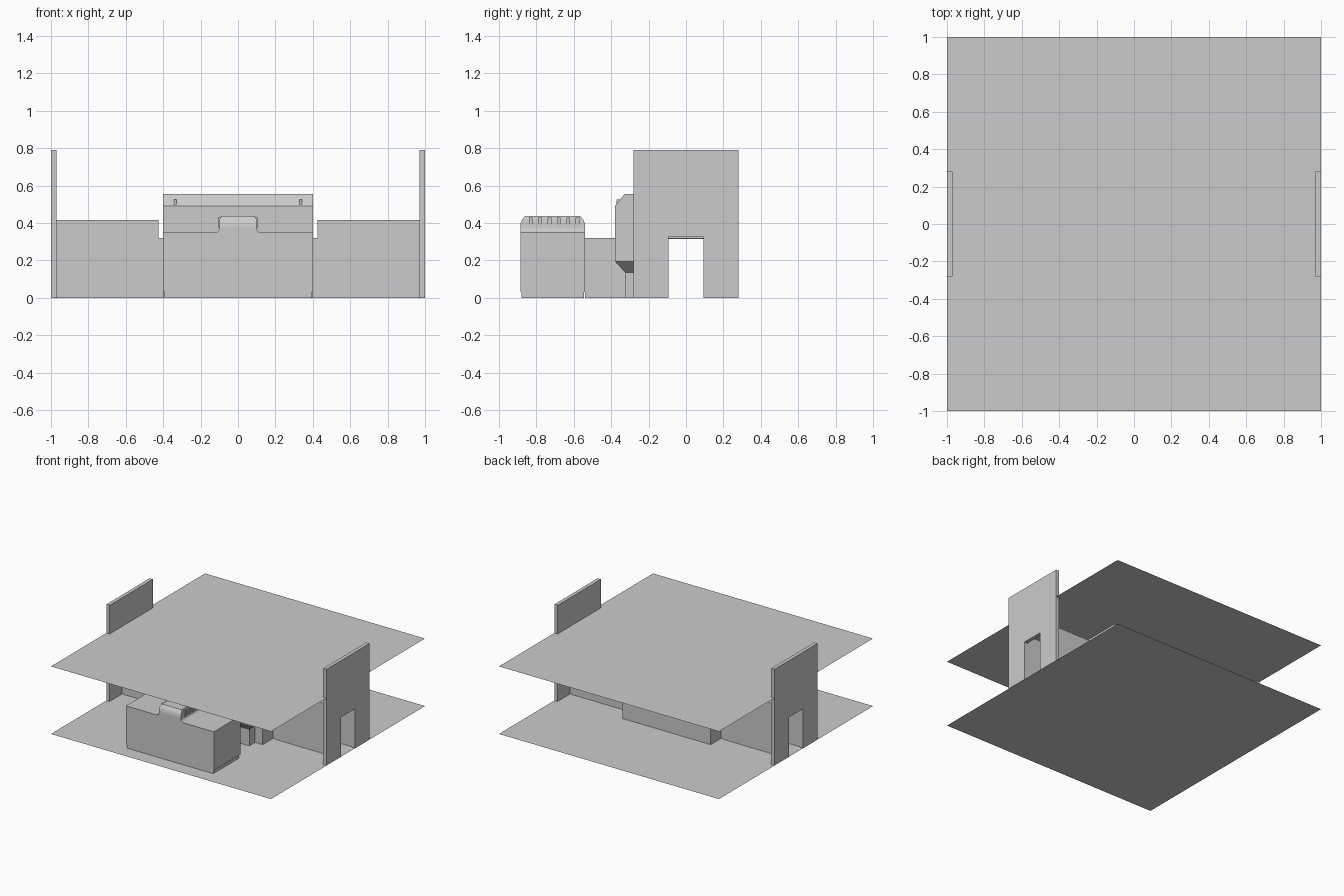
import bpy, bmesh
from mathutils import Vector

if "Cube" in bpy.data.objects:
    bpy.data.objects.remove(bpy.data.objects["Cube"])


def finish(name, bm):
    bmesh.ops.recalc_face_normals(bm, faces=bm.faces)
    me = bpy.data.meshes.new(name)
    bm.to_mesh(me)
    bm.free()
    ob = bpy.data.objects.new(name, me)
    bpy.context.collection.objects.link(ob)
    return ob


def mirror_x(ob):
    m = ob.modifiers.new("mirror", 'MIRROR')
    m.use_axis[0] = True
    m.use_clip = False
    return ob


def box(name, x, y, z):
    bm = bmesh.new()
    bmesh.ops.create_cube(bm, size=1)
    for v in bm.verts:
        v.co = Vector(r[0] if c < 0 else r[1] for c, r in zip(v.co, (x, y, z)))
    return finish(name, bm)


def portal(name, x0, x1, half, top, hole_half, hole_top):
    """Upside-down U in the y-z plane, extruded along x and mirrored."""
    pts = [(-half, 0), (-hole_half, 0), (-hole_half, hole_top), (hole_half, hole_top),
           (hole_half, 0), (half, 0), (half, top), (-half, top)]
    bm = bmesh.new()
    face = bm.faces.new([bm.verts.new((x0, y, z)) for y, z in pts])
    ext = bmesh.ops.extrude_face_region(bm, geom=[face])["geom"]
    bmesh.ops.translate(bm, vec=(x1 - x0, 0, 0),
                        verts=[g for g in ext if isinstance(g, bmesh.types.BMVert)])
    # the first face is kept as the inner cap
    if not face.is_valid:
        bmesh.ops.holes_fill(bm, edges=bm.edges)
    return mirror_x(finish(name, bm))


def stack(name, levels):
    """Loft rectangles (half_x, y_front, y_back, z) from bottom to top."""
    bm = bmesh.new()
    rings = [[bm.verts.new(p) for p in ((-hx, yf, z), (hx, yf, z), (hx, yb, z), (-hx, yb, z))]
             for hx, yf, yb, z in levels]
    for a, b in zip(rings, rings[1:]):
        for i in range(4):
            j = (i + 1) % 4
            bm.faces.new((a[i], a[j], b[j], b[i]))
    bm.faces.new(rings[0])
    bm.faces.new(rings[-1])
    return finish(name, bm)


# Floor and ceiling sheets
for name, z in (("floor_sheet", 0), ("ceiling_sheet", 0.555)):
    bm = bmesh.new()
    bmesh.ops.create_grid(bm, x_segments=1, y_segments=1, size=1)
    bmesh.ops.translate(bm, vec=(0, 0, z), verts=bm.verts)
    finish(name, bm)

# Outer door walls, side corridors, inner door frames and room end walls
portal("door_wall", 0.97, 1.0, 0.28, 0.79, 0.093, 0.325)
portal("corridor", 0.425, 0.97, 0.12, 0.415, 0.1, 0.395)
portal("corridor_threshold", 0.4, 0.425, 0.115, 0.32, 0.093, 0.315)
portal("room_end_wall", 0.385, 0.4, 0.25, 0.553, 0.093, 0.318)

# Central room shell
box("room_back_wall", (-0.385, 0.385), (0.235, 0.25), (0, 0.553))
box("room_front_wall", (-0.385, 0.385), (-0.25, -0.235), (0, 0.553))
box("room_roof", (-0.385, 0.385), (-0.235, 0.235), (0.538, 0.553))

# Front bay: narrow base flaring out to a wide upper body with sloped top
stack("front_bay", [(0.33, -0.325, -0.25, 0), (0.33, -0.325, -0.25, 0.135),
                    (0.4, -0.38, -0.25, 0.195), (0.4, -0.38, -0.25, 0.49),
                    (0.4, -0.328, -0.25, 0.555)])
mirror_x(box("bay_side_lug", (0.328, 0.343), (-0.372, -0.35), (0.495, 0.525)))

# Passage joining the bay and the front block
box("passage", (-0.1, 0.1), (-0.54, -0.32), (0, 0.32))

# Front block on a recessed plinth
box("front_plinth", (-0.392, 0.392), (-0.88, -0.545), (0, 0.03))
box("front_block", (-0.4, 0.4), (-0.885, -0.54), (0.03, 0.348))

# Roof vent with flared foot and tapered cap
vent = stack("roof_vent", [(0.125, -0.885, -0.54, 0.348), (0.112, -0.885, -0.54, 0.351),
                           (0.104, -0.885, -0.54, 0.358), (0.1, -0.885, -0.54, 0.37),
                           (0.1, -0.885, -0.54, 0.395), (0.098, -0.875, -0.55, 0.42),
                           (0.09, -0.86, -0.565, 0.436)])
bpy.context.view_layer.objects.active = vent
vent.select_set(True)
bpy.ops.object.shade_smooth_by_angle(angle=0.7)

# Slats along both sides of the vent
for i in range(6):
    y = -0.84 + i * 0.05
    mirror_x(box("vent_slat", (0.09, 0.108), (y, y + 0.02), (0.375, 0.43)))
